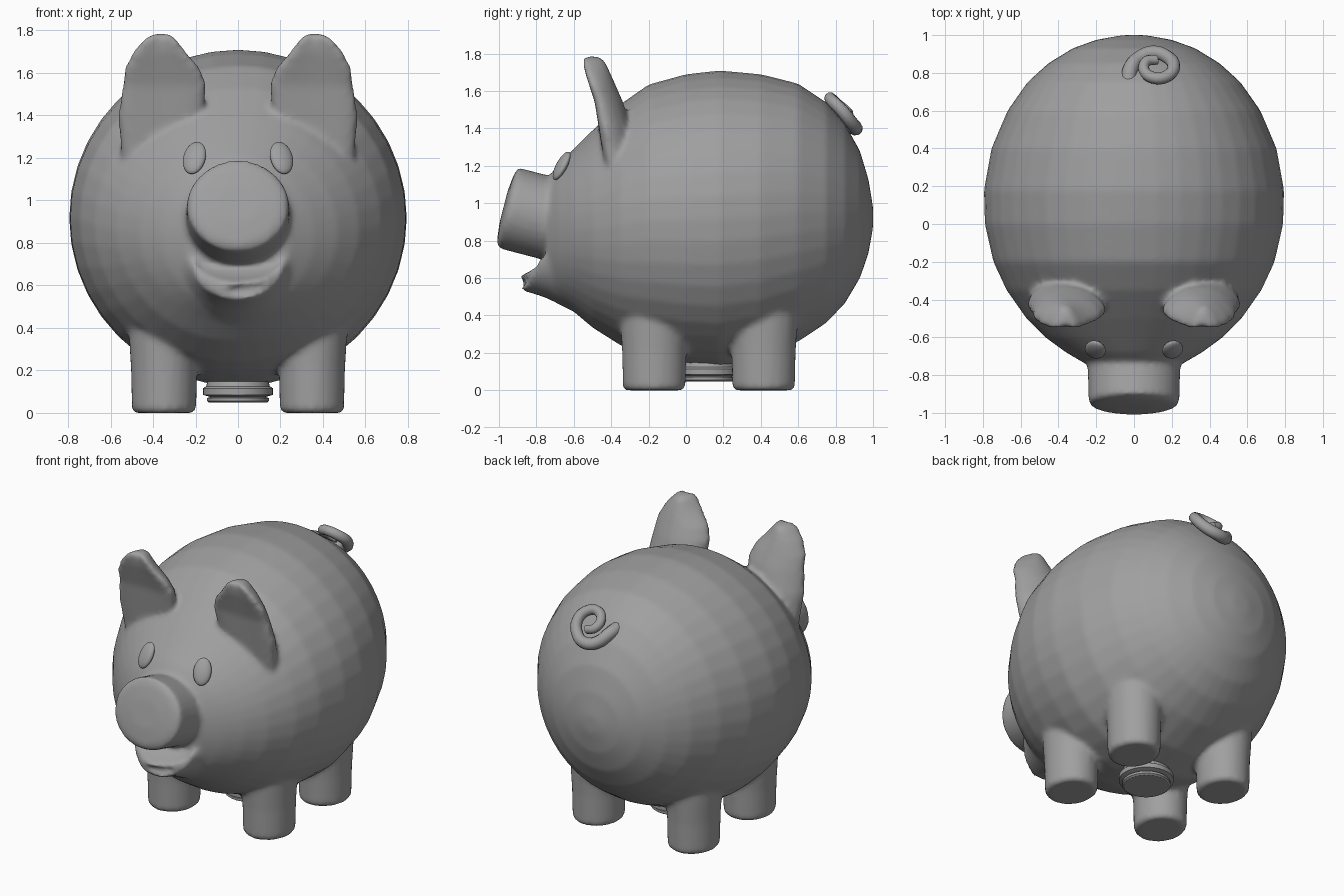
import bpy, bmesh
from math import pi, sin, cos
from mathutils import Vector

cube = bpy.data.objects.get("Cube")
if cube:
    bpy.data.objects.remove(cube)

grey = bpy.data.materials.new("plain grey")
grey.use_nodes = True
COLOUR = (0.35, 0.35, 0.35, 1)
grey.diffuse_color = COLOUR
grey.node_tree.nodes["Principled BSDF"].inputs["Base Color"].default_value = COLOUR


def finish(name, bm):
    """Turn a bmesh into a named, coloured object."""
    bmesh.ops.recalc_face_normals(bm, faces=bm.faces)
    mesh = bpy.data.meshes.new(name)
    bm.to_mesh(mesh)
    bm.free()
    mesh.materials.append(grey)
    obj = bpy.data.objects.new(name, mesh)
    bpy.context.collection.objects.link(obj)
    return obj


def loft(bm, rings):
    """Bridge closed rings of points and cap both ends."""
    loops = [[bm.verts.new(p) for p in ring] for ring in rings]
    n = len(loops[0])
    for a, b in zip(loops, loops[1:]):
        for i in range(n):
            j = (i + 1) % n
            bm.faces.new((a[i], a[j], b[j], b[i]))
    bm.faces.new(loops[0])
    bm.faces.new(loops[-1])


def angles(n):
    return [2 * pi * i / n for i in range(n)]


def smooth(obj, angle=0.7):
    bpy.ops.object.select_all(action='DESELECT')
    obj.select_set(True)
    bpy.context.view_layer.objects.active = obj
    bpy.ops.object.shade_smooth_by_angle(angle=angle)


bm = bmesh.new()

# Barrel: y, half width, top, bottom
barrel = [
    (-.75, .24, 1.12, .55), (-.68, .36, 1.21, .475), (-.6, .47, 1.29, .42),
    (-.5, .57, 1.39, .335), (-.35, .675, 1.53, .24), (-.2, .745, 1.635, .185),
    (0, .79, 1.69, .14), (.18, .795, 1.71, .125), (.4, .755, 1.69, .17),
    (.6, .67, 1.64, .26), (.75, .565, 1.54, .36), (.85, .455, 1.425, .465),
    (.93, .325, 1.28, .6), (.975, .2, 1.13, .73), (1.0, .06, .98, .87)]
loft(bm, [[(w * cos(a), y, (t + b) / 2 + (t - b) / 2 * sin(a)) for a in angles(40)]
          for y, w, t, b in barrel])

# Snout: tilted tube with a slightly domed front
snout = [(-.6, .25, 1), (-.95, .24, 1), (-.965, .2, .82), (-.975, .1, .4)]
loft(bm, [[(w * cos(a), y + .055 * s * sin(a), .91 + .065 * (-.7 - y) / .25 + .215 * s * sin(a))
           for a in angles(32)] for y, w, s in snout])


# Lower lip: crescent sections whose corners lie further back than the middle
def lip_ring(y, w, corner, rim, bottom, back):
    arc = [pi * i / 16 for i in range(17)]
    outer = [(w * cos(a), y + back * cos(a) ** 2, corner - (corner - bottom) * sin(a)) for a in arc]
    inner = [(w * .9 * cos(a), y + back * cos(a) ** 2, corner + .01 - (corner - rim) * sin(a))
             for a in reversed(arc)]
    return outer + inner


loft(bm, [lip_ring(-.58, .36, .78, .72, .41, 0),
          lip_ring(-.74, .265, .74, .685, .49, .03),
          lip_ring(-.81, .235, .72, .635, .515, .06),
          lip_ring(-.89, .21, .69, .6, .535, .1)])

# Ears: cupped, leaning forward; height, centre x, centre y, half width, half thickness
ear = [(1.2, .38, -.35, .17, .1), (1.4, .365, -.395, .2, .085), (1.54, .345, -.425, .2, .075),
       (1.62, .355, -.455, .18, .07), (1.7, .37, -.485, .125, .065),
       (1.765, .365, -.505, .07, .055), (1.785, .36, -.51, .035, .03)]
# Legs: height, extra radius
leg = [(0, -.015), (.015, 0), (.2, .004), (.33, .012), (.5, .02)]
for side in (-1, 1):
    loft(bm, [[(side * (x + w * cos(a)), y + t * sin(a) - .05 * cos(a) ** 2 + .015, z)
               for a in angles(20)] for z, x, y, w, t in ear])
    for y in (-.17, .415):
        loft(bm, [[(side * .348 + (.152 + r) * cos(a), y + (.168 + r) * sin(a), z)
                   for a in angles(24)] for z, r in leg])

# Fuse the parts into one softly blended skin
body = finish("body", bm)
remesh = body.modifiers.new("fuse", 'REMESH')
remesh.mode = 'VOXEL'
remesh.voxel_size = .016
soften = body.modifiers.new("soften", 'SMOOTH')
soften.factor = .5
soften.iterations = 7
bpy.context.view_layer.update()
fused = bpy.data.meshes.new_from_object(body.evaluated_get(bpy.context.evaluated_depsgraph_get()))
body.modifiers.clear()
body.data = fused
fused.materials.clear()
fused.materials.append(grey)
smooth(body, 1.2)

# Eyes: flattened ovals
for side, name in ((-1, "right_eye"), (1, "left_eye")):
    bm = bmesh.new()
    bmesh.ops.create_uvsphere(bm, u_segments=20, v_segments=12, radius=1)
    bmesh.ops.scale(bm, vec=(.056, .026, .085), verts=bm.verts)
    eye = finish(name, bm)
    eye.location = (side * .205, -.665, 1.2)
    eye.rotation_euler = (-.5, 0, side * .35)
    smooth(eye, 1.2)

# Belly plug: stepped disc
bm = bmesh.new()
plug = [(.2, .13), (.125, .15), (.115, .165), (.085, .165), (.075, .13), (.07, .145),
        (.055, .145), (.048, .135)]
loft(bm, [[(r * cos(a), .115 + r * sin(a), z) for a in angles(32)] for z, r in plug])
smooth(finish("belly_plug", bm), .6)

# Tail: curled tube
path = [(-.03, .75, 1.48), (-.015, .83, 1.46), (.03, .88, 1.415), (.1, .908, 1.4),
        (.175, .885, 1.43), (.21, .83, 1.5), (.17, .78, 1.55), (.1, .775, 1.56),
        (.055, .81, 1.53), (.065, .86, 1.49), (.12, .87, 1.47)]
curve = bpy.data.curves.new("tail", 'CURVE')
curve.dimensions = '3D'
curve.bevel_depth = .038
curve.bevel_resolution = 3
curve.use_fill_caps = True
curve.resolution_u = 4
spline = curve.splines.new('BEZIER')
spline.bezier_points.add(len(path) - 1)
for i, (point, co) in enumerate(zip(spline.bezier_points, path)):
    point.co = Vector(co)
    point.handle_left_type = point.handle_right_type = 'AUTO'
    point.radius = 1.1 - .04 * i
curve.materials.append(grey)
tail = bpy.data.objects.new("tail", curve)
bpy.context.collection.objects.link(tail)
